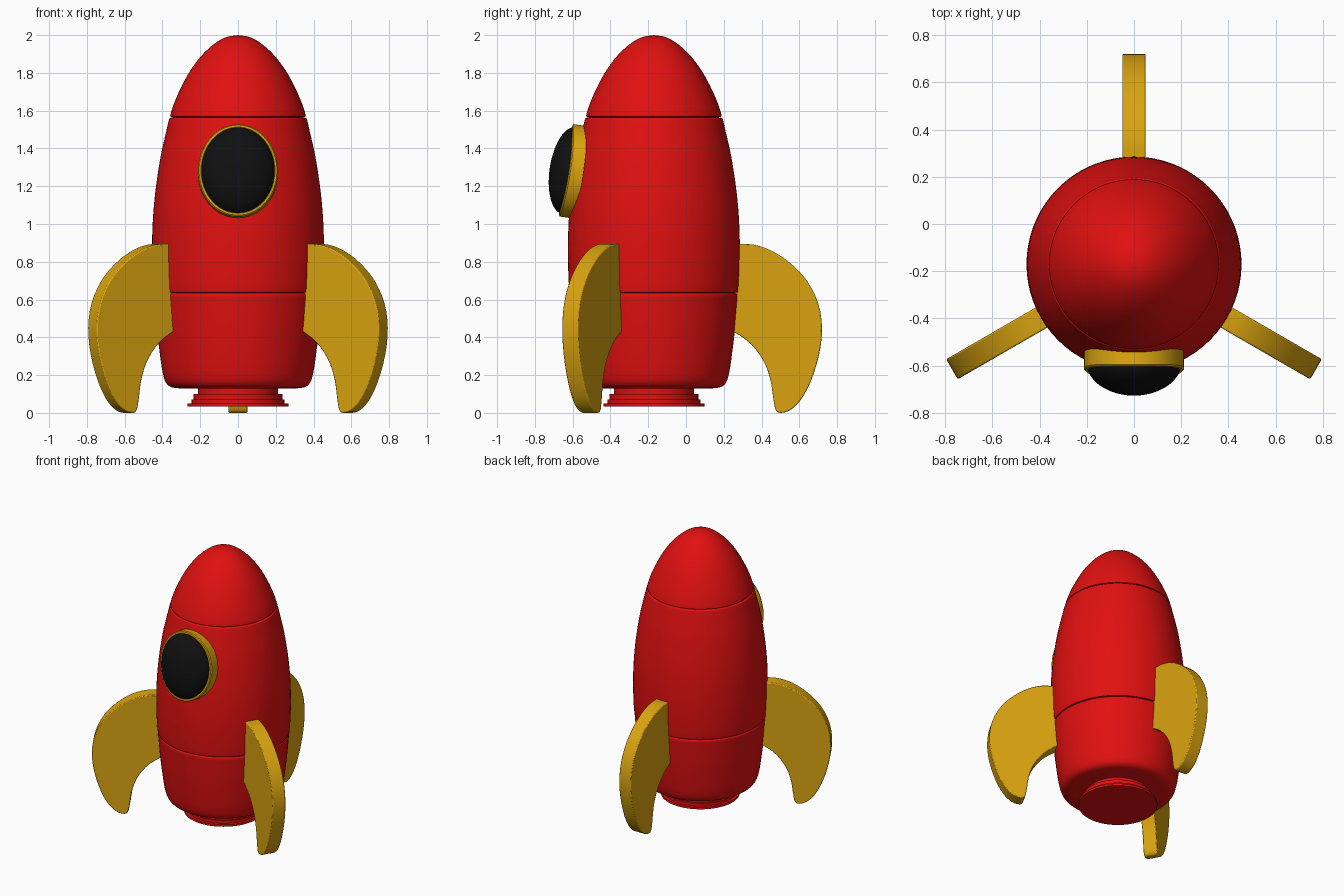
import bpy, bmesh, math
from mathutils import Vector, Matrix

cube = bpy.data.objects.get("Cube")
if cube:
    bpy.data.objects.remove(cube)

AXIS_Y = -0.17   # rocket axis
SEGMENTS = 72


def material(name, rgb, rough):
    m = bpy.data.materials.new(name)
    m.use_nodes = True
    m.diffuse_color = (*rgb, 1)
    bsdf = m.node_tree.nodes["Principled BSDF"]
    bsdf.inputs["Base Color"].default_value = (*rgb, 1)
    bsdf.inputs["Roughness"].default_value = rough
    return m


red = material("red paint", (0.75, 0.005, 0.005), 0.5)
yellow = material("golden yellow", (0.70, 0.37, 0.005), 0.5)
black = material("black glass", (0.005, 0.005, 0.005), 0.4)


def finish(name, bm, mat, angle=35):
    bmesh.ops.recalc_face_normals(bm, faces=bm.faces)
    mesh = bpy.data.meshes.new(name)
    bm.to_mesh(mesh)
    bm.free()
    obj = bpy.data.objects.new(name, mesh)
    bpy.context.collection.objects.link(obj)
    mesh.materials.append(mat)
    bpy.ops.object.select_all(action='DESELECT')
    obj.select_set(True)
    bpy.context.view_layer.objects.active = obj
    bpy.ops.object.shade_smooth_by_angle(angle=math.radians(angle))
    return obj


def smooth_path(points, steps=4):
    """Catmull-Rom curve through 2D points."""
    p = [Vector(q) for q in points]
    p = [2 * p[0] - p[1]] + p + [2 * p[-1] - p[-2]]
    out = []
    for a, b, c, d in zip(p, p[1:], p[2:], p[3:]):
        for i in range(steps):
            t = i / steps
            out.append(0.5 * (2 * b + (c - a) * t + (2 * a - 5 * b + 4 * c - d) * t ** 2
                              + (3 * b - a - 3 * c + d) * t ** 3))
    return out + [p[-2]]


def lathe(name, profile, mat, angle=35):
    """Spin (radius, height) points around the rocket axis."""
    bm = bmesh.new()
    verts = [bm.verts.new((max(r, 0), AXIS_Y, z)) for r, z in profile]
    edges = [bm.edges.new(pair) for pair in zip(verts, verts[1:])]
    bmesh.ops.spin(bm, geom=verts + edges, cent=(0, AXIS_Y, 0), axis=(0, 0, 1),
                   angle=math.tau, steps=SEGMENTS, use_merge=True)
    bmesh.ops.remove_doubles(bm, verts=bm.verts, dist=1e-5)
    return finish(name, bm, mat, angle)


# Hull sections, with rounded rims that meet in narrow grooves
lower = [(0.31, 0.13), (0.355, 0.137), (0.383, 0.162), (0.40, 0.22), (0.416, 0.33),
         (0.43, 0.45), (0.441, 0.58), (0.444, 0.62), (0.438, 0.632), (0.425, 0.635)]
middle = [(0.425, 0.635), (0.44, 0.638), (0.448, 0.65), (0.454, 0.77), (0.455, 0.90),
          (0.449, 1.05), (0.434, 1.2), (0.409, 1.36), (0.38, 1.49), (0.366, 1.55),
          (0.36, 1.561), (0.345, 1.565)]
nose = [(0.345, 1.565), (0.355, 1.568), (0.358, 1.578), (0.338, 1.64), (0.303, 1.72),
        (0.254, 1.81), (0.19, 1.895), (0.12, 1.958), (0.06, 1.99), (0, 2.0)]
lathe("lower_hull", [(0, 0.13)] + smooth_path(lower) + [(0, 0.635)], red, 50)
lathe("middle_hull", [(0, 0.635)] + smooth_path(middle) + [(0, 1.565)], red, 50)
lathe("nose_cone", [(0, 1.565)] + smooth_path(nose), red, 50)

# Stepped engine nozzle
nozzle = [(0, 0.16)]
for r, top, bottom in [(0.212, 0.16, 0.10), (0.235, 0.10, 0.07),
                       (0.246, 0.07, 0.05), (0.267, 0.05, 0.035)]:
    nozzle += [(r, top), (r, bottom)]
lathe("engine_nozzle", nozzle + [(0, 0.035)], red)

# Three curved fins; outline gives distance from the axis and height
outer = [(0.455, 0.895), (0.53, 0.89), (0.62, 0.86), (0.72, 0.795), (0.81, 0.70), (0.87, 0.58),
         (0.89, 0.45), (0.875, 0.31), (0.83, 0.165), (0.775, 0.065), (0.72, 0.014), (0.67, 0.0),
         (0.645, 0.015), (0.633, 0.07), (0.618, 0.17), (0.588, 0.26), (0.54, 0.335),
         (0.49, 0.385), (0.43, 0.425)]
outline = [Vector((0.40, 0.895))] + smooth_path(outer, 3) + [Vector((0.40, 0.44))]
for name, degrees in (("back_fin", 90), ("right_fin", 210), ("left_fin", 330)):
    bm = bmesh.new()
    face = bm.faces.new([bm.verts.new((r, -0.049, z)) for r, z in outline])
    moved = bmesh.ops.extrude_face_region(bm, geom=[face])["geom"]
    bmesh.ops.translate(bm, vec=(0, 0.098, 0),
                        verts=[v for v in moved if isinstance(v, bmesh.types.BMVert)])
    bm.transform(Matrix.Translation((0, AXIS_Y, 0)) @ Matrix.Rotation(math.radians(degrees), 4, 'Z'))
    fin = finish(name, bm, yellow, 40)
    bevel = fin.modifiers.new("soft edge", 'BEVEL')
    bevel.width = 0.006
    bevel.segments = 2
    bevel.limit_method = 'ANGLE'
    bevel.angle_limit = math.radians(50)

# Porthole, leaning back with the hull: local x across, y up, z outward
up = Vector((0, 0.15, 1)).normalized()
out = Vector((0, -1, 0.15)).normalized()
porthole = Matrix.Translation((0, -0.637, 1.285)) @ Matrix(
    ((1, 0, 0), (0, up.y, out.y), (0, up.z, out.z))).to_4x4()


def wrap(bm):
    """Bend the sides back around the hull and place on the front."""
    for v in bm.verts:
        v.co.z -= 0.45 * v.co.x ** 2
    bm.transform(porthole)


# Frame ring with a small chamfer
section = [(0.0, -0.075), (0.0, -0.006), (-0.006, 0.0), (-0.016, 0.0), (-0.02, -0.004), (-0.02, -0.075)]
bm = bmesh.new()
rings = []
for i in range(SEGMENTS):
    a = math.tau * i / SEGMENTS
    rings.append([bm.verts.new(((0.212 + d) * math.cos(a), (0.247 + d) * math.sin(a), h))
                  for d, h in section])
for i, ring in enumerate(rings):
    nxt = rings[(i + 1) % SEGMENTS]
    for j in range(len(section)):
        k = (j + 1) % len(section)
        bm.faces.new((ring[j], nxt[j], nxt[k], ring[k]))
wrap(bm)
finish("window_frame", bm, yellow)

# Bulging glass
bm = bmesh.new()
bmesh.ops.create_uvsphere(bm, u_segments=64, v_segments=32, radius=1)
bmesh.ops.bisect_plane(bm, geom=bm.verts[:] + bm.edges[:] + bm.faces[:],
                       plane_co=(0, 0, 0), plane_no=(0, 0, -1), clear_outer=True)
bm.transform(Matrix.Translation((0, 0, -0.015)) @ Matrix.Diagonal((0.196, 0.231, 0.1, 1)))
wrap(bm)
finish("window_glass", bm, black, 60)
